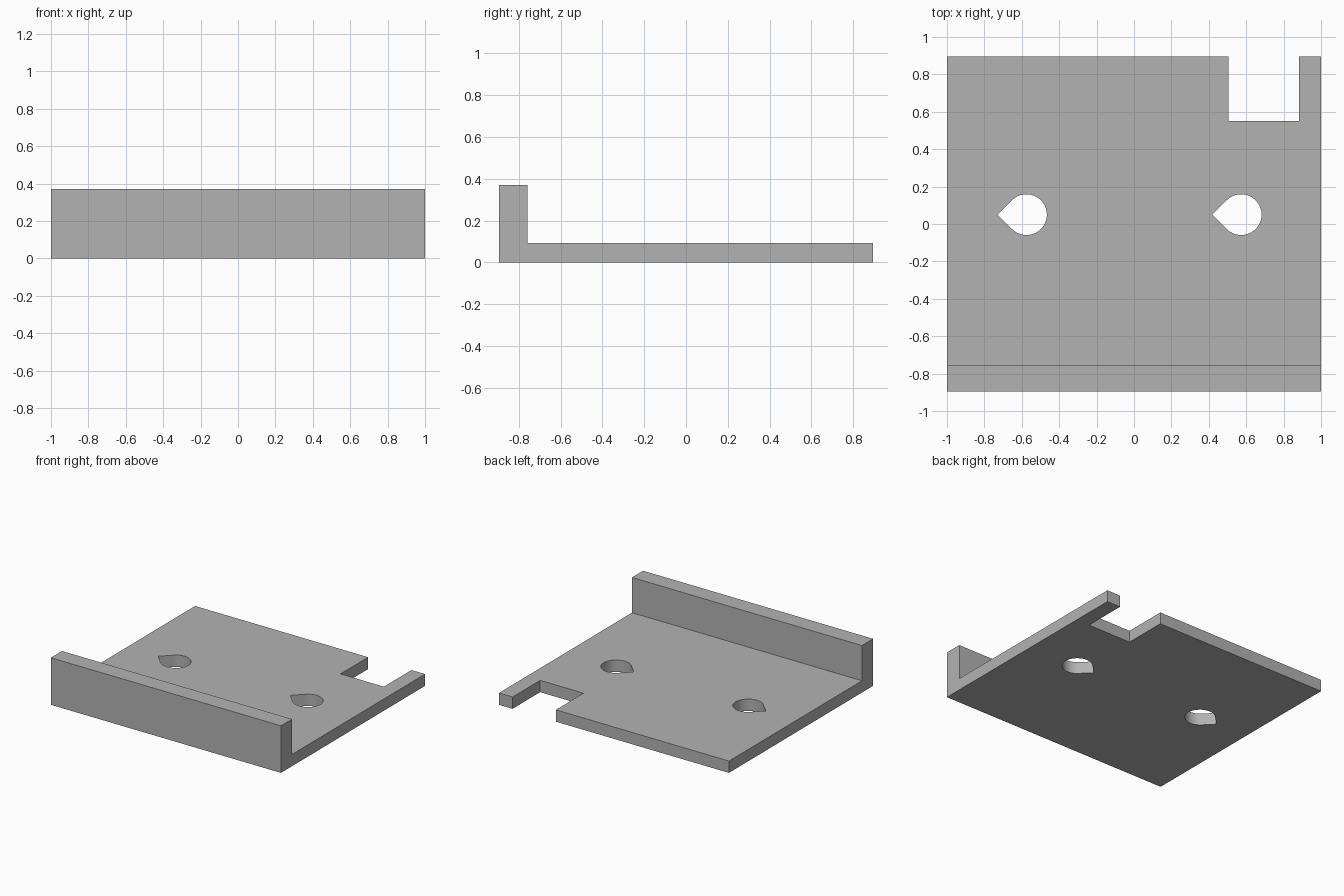
import bpy, bmesh, math
from mathutils import Vector

if "Cube" in bpy.data.objects:
    bpy.data.objects.remove(bpy.data.objects["Cube"])

HALF_X, HALF_Y = 1.0, 0.895
PLATE_Z, LIP_Z, LIP_Y = 0.093, 0.37, -0.757


def prism(name, outline, direction):
    """Closed solid made by sweeping a planar outline along a direction."""
    bm = bmesh.new()
    face = bm.faces.new([bm.verts.new(p) for p in outline])
    swept = bmesh.ops.extrude_face_region(bm, geom=[face])["geom"]
    verts = [v for v in swept if isinstance(v, bmesh.types.BMVert)]
    bmesh.ops.translate(bm, verts=verts, vec=Vector(direction))
    bmesh.ops.recalc_face_normals(bm, faces=bm.faces)
    mesh = bpy.data.meshes.new(name)
    bm.to_mesh(mesh)
    bm.free()
    obj = bpy.data.objects.new(name, mesh)
    bpy.context.collection.objects.link(obj)
    return obj


# L-shaped bracket: flat plate with a raised front lip
profile = [(-HALF_Y, 0), (HALF_Y, 0), (HALF_Y, PLATE_Z),
           (LIP_Y, PLATE_Z), (LIP_Y, LIP_Z), (-HALF_Y, LIP_Z)]
bracket = prism("bracket_plate", [(-HALF_X, y, z) for y, z in profile],
                (2 * HALF_X, 0, 0))

grey = bpy.data.materials.new("grey")
grey.diffuse_color = (0.45, 0.45, 0.45, 1)
grey.use_nodes = True
grey.node_tree.nodes["Principled BSDF"].inputs["Base Color"].default_value = grey.diffuse_color
bracket.data.materials.append(grey)

# Rectangular notch in the back edge
notch = [(0.505, 0.552), (0.882, 0.552), (0.882, 1.0), (0.505, 1.0)]
cutters = [prism("notch_cutter", [(x, y, -0.1) for x, y in notch], (0, 0, 0.4))]

# Teardrop holes: 270 degree arc closed by a point towards -x
R, STEPS = 0.109, 48
for i, cx in enumerate((-0.575, 0.573)):
    angles = [math.radians(-135 + 270 * k / STEPS) for k in range(STEPS + 1)]
    drop = [(cx + R * math.cos(a), 0.05 + R * math.sin(a), -0.1) for a in angles]
    drop.append((cx - R * math.sqrt(2), 0.05, -0.1))
    cutters.append(prism(f"hole_cutter_{i + 1}", drop, (0, 0, 0.4)))

# Cut the openings and remove the cutters
bpy.context.view_layer.objects.active = bracket
bracket.select_set(True)
for cutter in cutters:
    cutter.hide_render = True
    mod = bracket.modifiers.new(cutter.name, 'BOOLEAN')
    mod.operation, mod.solver, mod.object = 'DIFFERENCE', 'EXACT', cutter
    bpy.ops.object.modifier_apply(modifier=mod.name)
    bpy.data.objects.remove(cutter)

bpy.ops.object.shade_smooth_by_angle(angle=math.radians(30))
